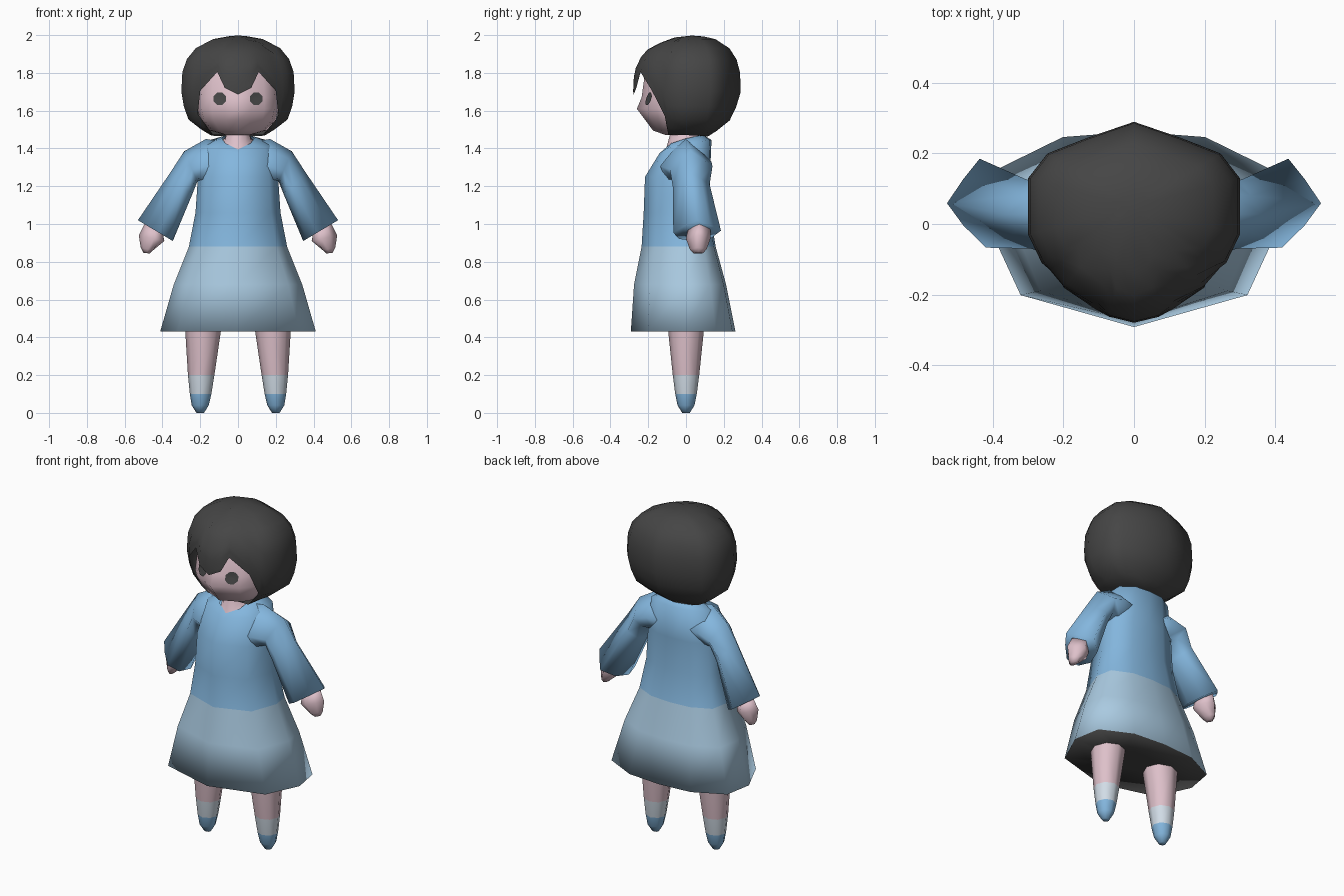
import bpy, bmesh, math
from mathutils import Vector
from mathutils.bvhtree import BVHTree

if "Cube" in bpy.data.objects:
    bpy.data.objects.remove(bpy.data.objects["Cube"])


def material(name, r, g, b):
    m = bpy.data.materials.new(name)
    m.use_nodes = True
    m.diffuse_color = (r, g, b, 1)
    bsdf = m.node_tree.nodes["Principled BSDF"]
    bsdf.inputs["Base Color"].default_value = (r, g, b, 1)
    bsdf.inputs["Roughness"].default_value = 0.8
    return m


BLUE = material("dress_blue", .23, .47, .73)
PALE = material("skirt_pale_blue", .40, .59, .75)
SKIN = material("skin_pink", .73, .53, .59)
SOCK = material("sock_white", .66, .74, .82)
DARK = material("charcoal", .06, .06, .06)


def finish(bm, name, mats, angle=70, recalc=True):
    if recalc:
        bmesh.ops.recalc_face_normals(bm, faces=bm.faces)
    me = bpy.data.meshes.new(name)
    bm.to_mesh(me)
    bm.free()
    for m in mats:
        me.materials.append(m)
    ob = bpy.data.objects.new(name, me)
    bpy.context.collection.objects.link(ob)
    bpy.ops.object.select_all(action='DESELECT')
    ob.select_set(True)
    bpy.context.view_layer.objects.active = ob
    bpy.ops.object.shade_smooth_by_angle(angle=math.radians(angle))


def loft(rings, start=True, end=True, band_mat=lambda i: 0):
    """Skin a stack of equal-length closed rings."""
    bm = bmesh.new()
    rows = [[bm.verts.new(p) for p in ring] for ring in rings]
    for i, (a, b) in enumerate(zip(rows, rows[1:])):
        for k in range(len(a)):
            n = (k + 1) % len(a)
            bm.faces.new((a[k], a[n], b[n], b[k])).material_index = band_mat(i)
    if start:
        bm.faces.new(rows[0]).material_index = band_mat(0)
    if end:
        bm.faces.new(rows[-1]).material_index = band_mat(len(rows) - 2)
    return bm


def symmetric(half):
    """Close a half outline (front to back) by mirroring it in x."""
    return half + [(-p[0],) + tuple(p[1:]) for p in half[-2:0:-1]]


def section(shape, hx, yf, yb, zf, zb=None):
    """Scale a unit outline; height may rise in a V from front to back."""
    zb = zf if zb is None else zb
    ring = []
    for x, s in symmetric(shape):
        y = -yf * s if s < 0 else yb * s
        ring.append(Vector((x * hx, y, zf + (zb - zf) * math.sqrt((y - yf) / (yb - yf)))))
    return ring


# Dress: dark underside, skirt and bodice in one smooth loft
DRESS = [(0, -1), (.78, -.69), (1, -.02), (.93, .6), (.49, .94), (0, 1)]
DRESS_BANDS = (0, 1, 1, 2, 2, 2, 2)
finish(loft([section(DRESS, *r) for r in (
    (.12, -.08, .08, .44), (.412, -.292, .262, .43), (.34, -.275, .212, .68),
    (.26, -.235, .157, .88), (.225, -.224, .127, 1.06), (.212, -.217, .127, 1.25),
    (.185, -.14, .135, 1.375, 1.445), (.085, -.115, .09, 1.395, 1.472))],
    True, False, lambda i: DRESS_BANDS[i]), "dress", [DARK, PALE, BLUE], 180)

# Neck with a skin patch filling the neckline
ROUND = [(math.sin(math.pi * k / 5), -math.cos(math.pi * k / 5)) for k in range(6)]
finish(loft([section(ROUND, *r) for r in (
    (.085, -.112, .08, 1.385, 1.455), (.072, -.102, .07, 1.41, 1.465),
    (.06, -.08, .06, 1.49))]), "neck", [SKIN])

# Head with a ridged face
FACE = [(0, -1), (.33, -.84), (.65, -.73), (.9, -.5), (1, -.05), (.8, .7), (0, 1)]
head_bm = loft([section(FACE, *r) for r in (
    (.07, -.11, .05, 1.472), (.15, -.175, .07, 1.495), (.2, -.215, .1, 1.55),
    (.215, -.26, .12, 1.61), (.215, -.235, .12, 1.67), (.205, -.22, .12, 1.78),
    (.13, -.13, .1, 1.89))])
head_bm.faces.ensure_lookup_table()
tree = BVHTree.FromBMesh(head_bm)
finish(head_bm, "head", [SKIN])

# Eyes: thin octagons laid on the face
for side, name in ((1, "left_eye"), (-1, "right_eye")):
    bm = bmesh.new()

    def on_face(r, k):
        a = math.pi * (k + .5) / 4
        x, z = side * .097 + r * math.cos(a), 1.663 + r * math.sin(a)
        hit = tree.ray_cast(Vector((x, -1, z)), Vector((0, 1, 0)))[0]
        return bm.verts.new((x, hit.y - .006, z))

    loops = [[on_face(r, k) for k in range(8)] for r in (.008, .022, .036)]
    bm.faces.new(loops[0])
    for a, b in zip(loops, loops[1:]):
        for k in range(8):
            n = (k + 1) % 8
            bm.faces.new((a[k], b[k], b[n], a[n]))
    finish(bm, name, [DARK], recalc=False)

# Hair: bob shell whose columns end at different heights to cut the fringe
PROFILE = [(2.0, 0), (1.985, .4), (1.93, .75), (1.87, .91), (1.80, .985), (1.70, 1),
           (1.62, .955), (1.55, .87), (1.49, .6), (1.46, .42)]


def width(z):
    for (z1, w1), (z0, w0) in zip(PROFILE, PROFILE[1:]):
        if z >= z0:
            return w0 + (w1 - w0) * (z - z0) / (z1 - z0)
    return PROFILE[-1][1]


def depth(y, z):
    """Front locks hang straight; the nape tucks in to a point."""
    w = width(z)
    if z >= 1.7:
        return w
    if y < -.05:
        return max(w, .9)
    return w - .7 * (1.7 - z) if y > MID else w


COLUMNS = [(0, -.28, 1.685), (.07, -.264, 1.72), (.112, -.247, 1.805), (.2, -.18, 1.705),
           (.24, -.13, 1.57), (.262, -.11, 1.475), (.3, -.03, 1.47), (.3, .13, 1.468),
           (.245, .2, 1.466), (.13, .245, 1.464), (0, .29, 1.462)]
MID = .05
rings = []
for t in (.012, .04, .13, .24, .37, .56, .71, .84, .94, 1):
    half = []
    for x, y, low in COLUMNS:
        z = 2 - (2 - low) * t
        half.append((x * width(z), MID + (y - MID) * depth(y, z), z))
    rings.append(symmetric(half))
bm = loft(rings, True, False)
bm.verts.ensure_lookup_table()
bottom = list(bm.verts)[-len(rings[0]):]
bm.faces.new([v for v in bottom if v.co.z < 1.5])
finish(bm, "hair", [DARK])

# Limbs, built for the left and mirrored to the right
ARM = [(0, .5), (.25, .25), (.6, 0), (.9, .12), (1, .45), (.85, .8), (.5, 1), (.25, .77)]


def arm_ring(ox, oz, ix, iz, yf, yb):
    """Ring spanning an outer and an inner point in the front plane."""
    return [Vector((ox + (ix - ox) * u, yf + (yb - yf) * v, oz + (iz - oz) * u))
            for u, v in ARM]


def leg_ring(z, cx, r):
    return [Vector((cx + r * math.cos(a), r * math.sin(a), z))
            for a in (math.pi * k / 4 for k in range(8))]


sleeve = [arm_ring(*r) for r in (
    (.05, 1.43, .05, 1.22, -.1, .1), (.17, 1.45, .17, 1.21, -.137, .135),
    (.285, 1.385, .215, 1.225, -.085, .14), (.36, 1.27, .245, 1.15, -.07, .125),
    (.53, 1.02, .345, .91, -.067, .185))]
hand = [arm_ring(*r) for r in (
    (.49, 1.01, .4, .96, .01, .13), (.525, .94, .39, .91, 0, .13),
    (.515, .875, .45, .86, .02, .11), (.5, .847, .468, .844, .04, .09))]
leg = [leg_ring(*r) for r in (
    (.5, .183, .098), (.43, .185, .094), (.2, .195, .07), (.1, .198, .057),
    (.04, .2, .045), (0, .2, .02))]
LEG_BANDS = (0, 0, 1, 2, 2)

for side, label in ((1, "left"), (-1, "right")):
    def flip(parts):
        return [[Vector((p.x * side, p.y, p.z)) for p in ring] for ring in parts]

    finish(loft(flip(sleeve)), label + "_sleeve", [BLUE], 180)
    finish(loft(flip(hand)), label + "_hand", [SKIN], 180)
    finish(loft(flip(leg), band_mat=lambda i: LEG_BANDS[i]),
           label + "_leg", [SKIN, SOCK, BLUE], 180)
